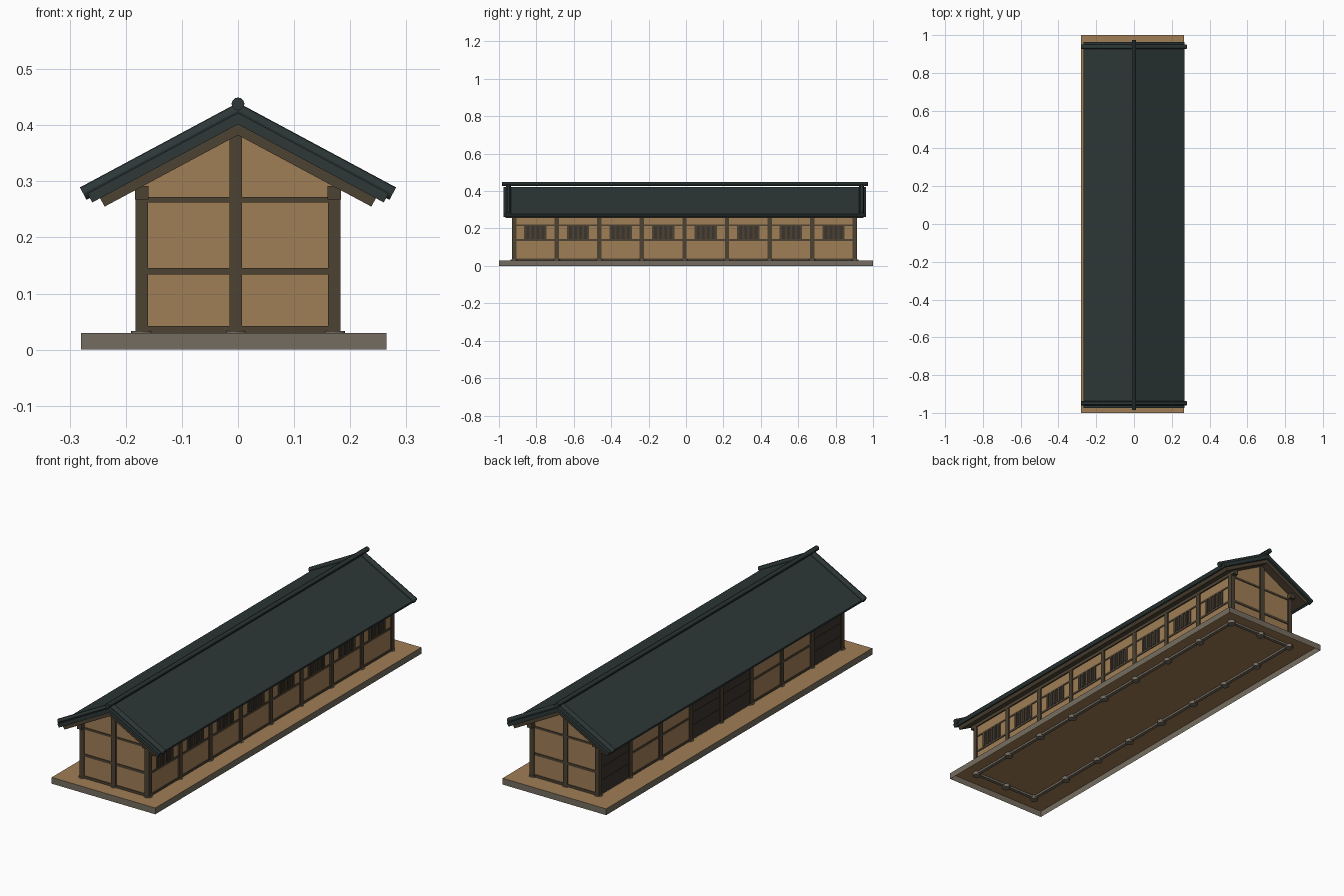
import bpy, bmesh, math
from mathutils import Vector

if "Cube" in bpy.data.objects:
    bpy.data.objects.remove(bpy.data.objects["Cube"])


def mat(name, c):
    m = bpy.data.materials.new(name)
    m.diffuse_color = (*c, 1)
    m.use_nodes = True
    m.node_tree.nodes["Principled BSDF"].inputs["Base Color"].default_value = m.diffuse_color
    return m


TAN = mat("tan_plaster", (0.352, 0.209, 0.093))
BROWN = mat("brown_timber", (0.074, 0.054, 0.033))
DARK = mat("dark_wood", (0.045, 0.035, 0.027))
GREY = mat("grey_stone", (0.178, 0.152, 0.117))
ROOF = mat("slate_roof", (0.026, 0.038, 0.038))


def finish(name, bm, *mats):
    bmesh.ops.recalc_face_normals(bm, faces=bm.faces)
    me = bpy.data.meshes.new(name)
    bm.to_mesh(me)
    bm.free()
    for m in mats:
        me.materials.append(m)
    o = bpy.data.objects.new(name, me)
    bpy.context.collection.objects.link(o)
    return o


def add_box(bm, x0, x1, y0, y1, z0, z1):
    vs = bmesh.ops.create_cube(bm, size=1)["verts"]
    for v in vs:
        v.co = Vector(((x0 + x1) / 2 + v.co.x * (x1 - x0),
                       (y0 + y1) / 2 + v.co.y * (y1 - y0),
                       (z0 + z1) / 2 + v.co.z * (z1 - z0)))


def boxes(name, m, items):
    bm = bmesh.new()
    for b in items:
        add_box(bm, *b)
    return finish(name, bm, m)


def prism(name, m, pts, y0, y1):
    # x-z outline extruded along y
    bm = bmesh.new()
    f = bm.faces.new([bm.verts.new((x, y0, z)) for x, z in pts])
    r = bmesh.ops.extrude_face_region(bm, geom=[f])
    for v in r["geom"]:
        if isinstance(v, bmesh.types.BMVert):
            v.co.y = y1
    return finish(name, bm, m)


def rod(bm, a, b, r, n=12):
    a, b = Vector(a), Vector(b)
    d = b - a
    vs = bmesh.ops.create_cone(bm, cap_ends=True, segments=n, radius1=r,
                               radius2=r, depth=d.length)["verts"]
    q = d.to_track_quat('Z', 'Y')
    for v in vs:
        v.co = q @ v.co + (a + b) / 2


# Layout: eight bays long, two bays wide
YS = [-0.919 + 0.2277 * i for i in range(9)]
YF, YB = YS[0], YS[-1]
WX, HP, T = 0.1715, 0.0115, 0.006
C, S = math.cos(math.radians(28.2)), math.sin(math.radians(28.2))


def slope(s, n):
    # point at distance s down the slope and n out from it
    return (s * C + n * S, -s * S + n * C)


# Base: open underneath, tan earth top, stone rim
bm = bmesh.new()
add_box(bm, -0.28, 0.265, -1, 1, 0, 0.03)
base = finish("base_platform", bm, GREY, TAN)
bm = bmesh.new()
bm.from_mesh(base.data)
for f in list(bm.faces):
    if f.normal.z > 0.5:
        f.material_index = 1
    elif f.normal.z < -0.5:
        bm.faces.remove(f)
bm.to_mesh(base.data)
bm.free()

# Posts on round stones
spots = [(sx * WX, y) for y in YS for sx in (-1, 1)] + [(-0.004, YF), (-0.004, YB)]
boxes("posts", BROWN, [(x - HP, x + HP, y - HP, y + HP, 0.03, 0.288 if abs(x) > 0.1 else 0.39)
                       for x, y in spots])
bm = bmesh.new()
for x, y in spots:
    rod(bm, (x, y, 0.014), (x, y, 0.033), 0.019)
finish("post_stones", bm, GREY)

# Footings below the walls
boxes("footings", GREY,
      [(sx * WX - 0.008, sx * WX + 0.008, YF, YB, 0.02, 0.031) for sx in (-1, 1)] +
      [(-WX, WX, y - 0.008, y + 0.008, 0.02, 0.031) for y in (YF, YB)])

# Gable walls
for nm, y in (("front", YF), ("back", YB)):
    g = 0.345
    zw = (g - WX * S) / C
    prism(nm + "_gable_wall", TAN, [(-WX, 0.03), (WX, 0.03), (WX, zw), (0, g / C), (-WX, zw)],
          y - T, y + T)
    boxes(nm + "_gable_beams", BROWN,
          [(-WX, WX, y - 0.009, y + 0.009, a, b)
           for a, b in ((0.03, 0.042), (0.134, 0.146), (0.262, 0.272))])

# Long walls with horizontal beams
DOORS = (0, 3, 4, 7)
boxes("right_wall", TAN, [(WX - T, WX + T, YF, YB, 0.03, 0.288)])
boxes("right_beams", BROWN, [(WX - 0.009, WX + 0.009, YF, YB, a, b)
                             for a, b in ((0.03, 0.04), (0.134, 0.144), (0.214, 0.222))])
boxes("left_wall", TAN, [(-WX - T, -WX + T, YS[i], YS[i + 1], 0.03, 0.288)
                         for i in range(8) if i not in DOORS])
boxes("left_doors", DARK, [(-WX - T, -WX + T, YS[i], YS[i + 1], 0.03, 0.288) for i in DOORS])
boxes("left_door_rails", DARK, [(-WX - 0.008, -WX, YS[i], YS[i + 1], z, z + 0.008)
                                for i in DOORS for z in (0.09, 0.15, 0.21)])
boxes("left_beams", BROWN, [(-WX - 0.009, -WX + 0.009, YS[i], YS[i + 1], a, b)
                            for i in range(8) if i not in DOORS
                            for a, b in ((0.03, 0.04), (0.134, 0.144), (0.214, 0.222))])
boxes("wall_plates", BROWN, [(sx * WX - 0.012, sx * WX + 0.012, YF - 0.03, YB + 0.03, 0.268, 0.292)
                             for sx in (-1, 1)])

# Barred windows on the right side
mids = [(YS[i] + YS[i + 1]) / 2 for i in range(8)]
boxes("window_panels", DARK, [(WX, WX + T + 0.001, m - 0.06, m + 0.06, 0.144, 0.214) for m in mids])
boxes("window_bars", BROWN, [(WX, WX + 0.011, m + k * 0.0225 - 0.006, m + k * 0.0225 + 0.006,
                              0.144, 0.214) for m in mids for k in (-2.4, -1.2, 0, 1.2, 2.4)])


# Roof layers
def chevron(s, n0, n1):
    a, b = slope(s, n0), slope(s, n1)
    return [(0, n0 / C), a, b, (0, n1 / C), (-b[0], b[1]), (-a[0], a[1])]


prism("roof_underside", BROWN, chevron(0.089, 0.337, 0.355), -0.965, 0.95)
prism("roof_slab", ROOF, chevron(0.105, 0.354, 0.372), -0.975, 0.963)

# Ridge and verge rolls
bm = bmesh.new()
rod(bm, (0, -0.985, 0.438), (0, 0.973, 0.438), 0.0115)
finish("ridge_roll", bm, ROOF)
bm = bmesh.new()
ex, ez = slope(0.1117, 0.3755)
for y in (-0.949, 0.938):
    for sx in (-1, 1):
        rod(bm, (0, y, 0.3755 / C), (sx * ex, y, ez), 0.0125)
finish("verge_rolls", bm, ROOF)

# Smooth the round parts
for o in bpy.data.objects:
    o.select_set(o.name in ("ridge_roll", "verge_rolls", "post_stones"))
bpy.context.view_layer.objects.active = bpy.data.objects["ridge_roll"]
bpy.ops.object.shade_smooth_by_angle()
